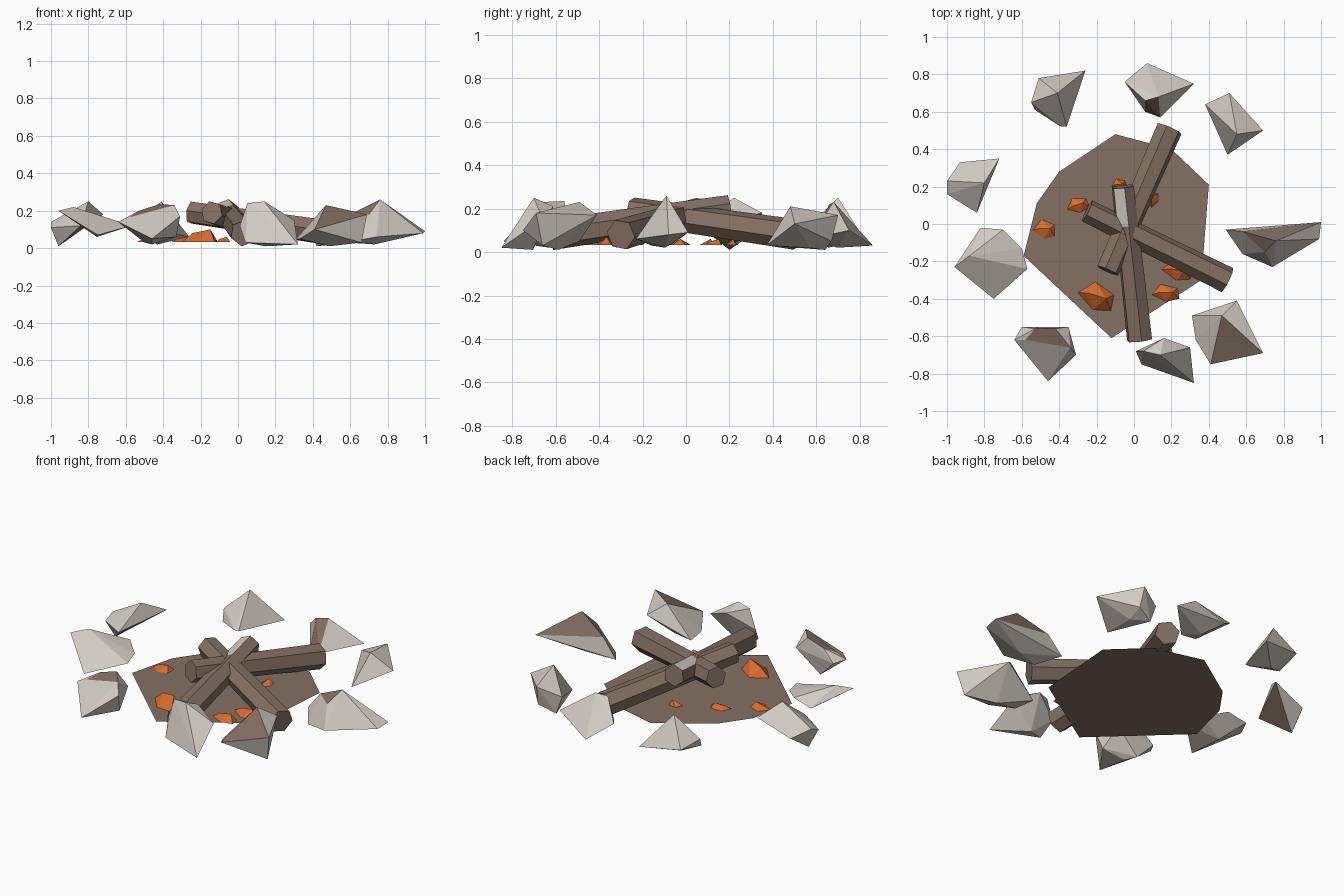
import bpy
import bmesh
import math
from mathutils import Vector, Matrix

default_cube = bpy.data.objects.get("Cube")
if default_cube:
    bpy.data.objects.remove(default_cube, do_unlink=True)


def make_material(name, colour):
    material = bpy.data.materials.new(name)
    material.use_nodes = True
    material.diffuse_color = (*colour, 1)
    shader = material.node_tree.nodes["Principled BSDF"]
    shader.inputs["Base Color"].default_value = (*colour, 1)
    shader.inputs["Roughness"].default_value = 0.9
    return material


stone = make_material("stone_grey", (0.64, 0.60, 0.54))
wood = make_material("wood_brown", (0.23, 0.165, 0.125))
glow = make_material("ember_orange", (0.70, 0.15, 0.025))


def finish(name, bm, *materials):
    """Turn a bmesh into a named, flat shaded object."""
    mesh = bpy.data.meshes.new(name)
    bm.to_mesh(mesh)
    bm.free()
    for material in materials:
        mesh.materials.append(material)
    obj = bpy.data.objects.new(name, mesh)
    bpy.context.collection.objects.link(obj)
    return obj


def convex(points):
    """Faceted solid wrapped around a few corner points."""
    bm = bmesh.new()
    for point in points:
        bm.verts.new(point)
    hull = bmesh.ops.convex_hull(bm, input=bm.verts[:])
    spare = {v for v in hull["geom_interior"] + hull["geom_unused"]
             if isinstance(v, bmesh.types.BMVert)}
    bmesh.ops.delete(bm, geom=list(spare), context="VERTS")
    bmesh.ops.dissolve_limit(bm, angle_limit=math.radians(4),
                             verts=bm.verts[:], edges=bm.edges[:])
    bmesh.ops.recalc_face_normals(bm, faces=bm.faces[:])
    return bm


def rock(name, corners, floor=0.02, brown_at=()):
    """Chipped stone; the facet centred nearest each brown spot is earthy."""
    points = [Vector(c) / 100 for c in corners]
    middle = sum(points, Vector()) / len(points)
    points.append(Vector((middle.x, middle.y, floor)))
    bm = convex(points)
    for spot in brown_at:
        target = Vector(spot) / 100
        face = min(bm.faces,
                   key=lambda f: (f.calc_center_median() - target).length)
        face.material_index = 1
    return finish(name, bm, stone, wood)


def log(name, low, high, turn=0, grey_side=None):
    """Hexagonal log leaning from its low end up to its high end."""
    low, high = Vector(low), Vector(high)
    axis = high - low
    bm = bmesh.new()
    bmesh.ops.create_cone(bm, cap_ends=True, segments=6, radius1=0.072,
                          radius2=0.063, depth=axis.length)
    forward = axis.normalized()
    side = Vector((0, 0, 1)).cross(forward).normalized()
    up = forward.cross(side)
    frame = Matrix((side, up, forward)).transposed().to_4x4()
    spin = Matrix.Rotation(math.radians(turn), 4, "Z")
    place = Matrix.Translation((low + high) / 2) @ frame @ spin
    bmesh.ops.transform(bm, matrix=place, verts=bm.verts[:])
    if grey_side:
        # Bare patch on one side of the raised end
        bmesh.ops.bisect_plane(bm, geom=bm.verts[:] + bm.edges[:] + bm.faces[:],
                               plane_co=low.lerp(high, 0.75), plane_no=forward)
        bm.normal_update()
        direction = Vector(grey_side).normalized()
        upper = [f for f in bm.faces
                 if (f.calc_center_median() - low).dot(forward) > axis.length * 0.75]
        max(upper, key=lambda f: f.normal.dot(direction)).material_index = 1
    return finish(name, bm, wood, stone)


def ember(name, x, y, length, width, angle, top):
    """Low wedge with a short off-centre ridge."""
    base = 0.032
    half, side = length / 2, width / 2
    points = [(-half, -side * 0.3, base), (-half * 0.4, side, base),
              (half * 0.8, side * 0.7, base), (half, -side * 0.5, base),
              (half * 0.1, -side, base), (-half * 0.5, 0, top * 0.8),
              (half * 0.5, side * 0.2, top)]
    bm = convex(points)
    place = Matrix.Translation((x, y, 0)) @ Matrix.Rotation(math.radians(angle), 4, "Z")
    bmesh.ops.transform(bm, matrix=place, verts=bm.verts[:])
    return finish(name, bm, glow)


# Flat bed of earth under the fire
bed_outline = [(-0.10, 0.48), (0.20, 0.40), (0.40, 0.21), (0.36, -0.30),
               (-0.12, -0.61), (-0.59, -0.17), (-0.52, 0.11), (-0.40, 0.28)]
bed = bmesh.new()
bed.faces.new([bed.verts.new((x, y, 0.03)) for x, y in reversed(bed_outline)])
bed.normal_update()
for face in bed.faces:
    if face.normal.z < 0:
        face.normal_flip()
finish("earth_bed", bed, wood)

# Three crossed logs
log("log_back", (0.19, 0.51, 0.08), (-0.14, -0.25, 0.19), turn=15)
log("log_left", (0.50, -0.30, 0.08), (-0.25, 0.07, 0.19), turn=40)
log("log_front", (0.03, -0.62, 0.08), (-0.06, 0.20, 0.20), turn=8,
    grey_side=(-1, 0, 0.9))

# Glowing embers scattered on the bed
embers = [(-0.30, 0.10, 0.12, 0.08, 10, 0.06), (-0.48, -0.03, 0.12, 0.10, -10, 0.06),
          (-0.20, -0.39, 0.20, 0.14, -25, 0.10), (0.17, -0.37, 0.15, 0.09, -5, 0.07),
          (0.23, -0.25, 0.16, 0.10, -15, 0.07), (0.10, 0.13, 0.08, 0.06, 70, 0.06),
          (-0.08, 0.21, 0.08, 0.06, 0, 0.06)]
for number, values in enumerate(embers, 1):
    ember(f"ember_{number}", *values)

# Ring of rocks, corners in hundredths of a unit
rock("rock_back_right", [(-51, 78, 9), (-26, 82, 6), (-36, 52, 8), (-39, 52, 8),
                         (-53, 61, 6), (-55, 65, 12), (-41, 70, 25)])
rock("rock_back", [(7, 86, 3), (32, 75, 10), (14, 57, 6), (6, 60, 5),
                   (-5, 76, 12), (13, 68, 23), (6, 66, 22)],
     brown_at=[(11, 62, 12), (8, 63, 16)])
rock("rock_back_left", [(38, 64, 12), (51, 70, 17), (69, 50, 13), (50, 37, 3),
                        (55, 48, 21), (52, 67, 5), (42, 64, 1)])
rock("rock_left", [(49, -3, 6), (100, 1, 9), (99, -8, 8), (74, -23, 6),
                   (58, -16, 3), (76, -9, 26), (58, -4, 17), (70, -15, 18)],
     brown_at=[(78, -4, 17), (68, -9, 20)])
rock("rock_front_left", [(31, -49, 5), (55, -41, 17), (69, -69, 18),
                         (41, -75, 10), (33, -62, 5), (47, -49, 23),
                         (66, -66, 3)], floor=0.01,
     brown_at=[(52, -64, 17)])
rock("rock_front", [(1, -68, 12), (16, -61, 21), (30, -66, 15), (32, -85, 2),
                    (4, -75, 3), (14, -70, 25), (5, -68, 24)], floor=0.01)
# Worn flat top, then the lower rim
rock("rock_front_right", [(-53, -56, 20), (-42, -56, 23.5), (-34, -66, 23),
                          (-58, -62, 16.5), (-64, -62, 14), (-60, -55, 13),
                          (-35, -55, 16), (-31, -70, 17), (-46, -84, 5),
                          (-33, -66, 6), (-50, -57, 3)],
     brown_at=[(-47, -60, 21)])
rock("rock_right", [(-82, -2, 12), (-70, -3, 15), (-57, -24, 12),
                    (-75, -40, 7), (-96, -23, 20), (-88, -17, 22),
                    (-60, -13, 13)], floor=0.06)
rock("rock_far_right", [(-72, 35, 18), (-84, 6, 12), (-100, 16, 11),
                        (-100, 23, 14), (-93, 33, 10), (-80, 22, 25),
                        (-96, 20, 1)], floor=0.12,
     brown_at=[(-84, 20, 10)])
